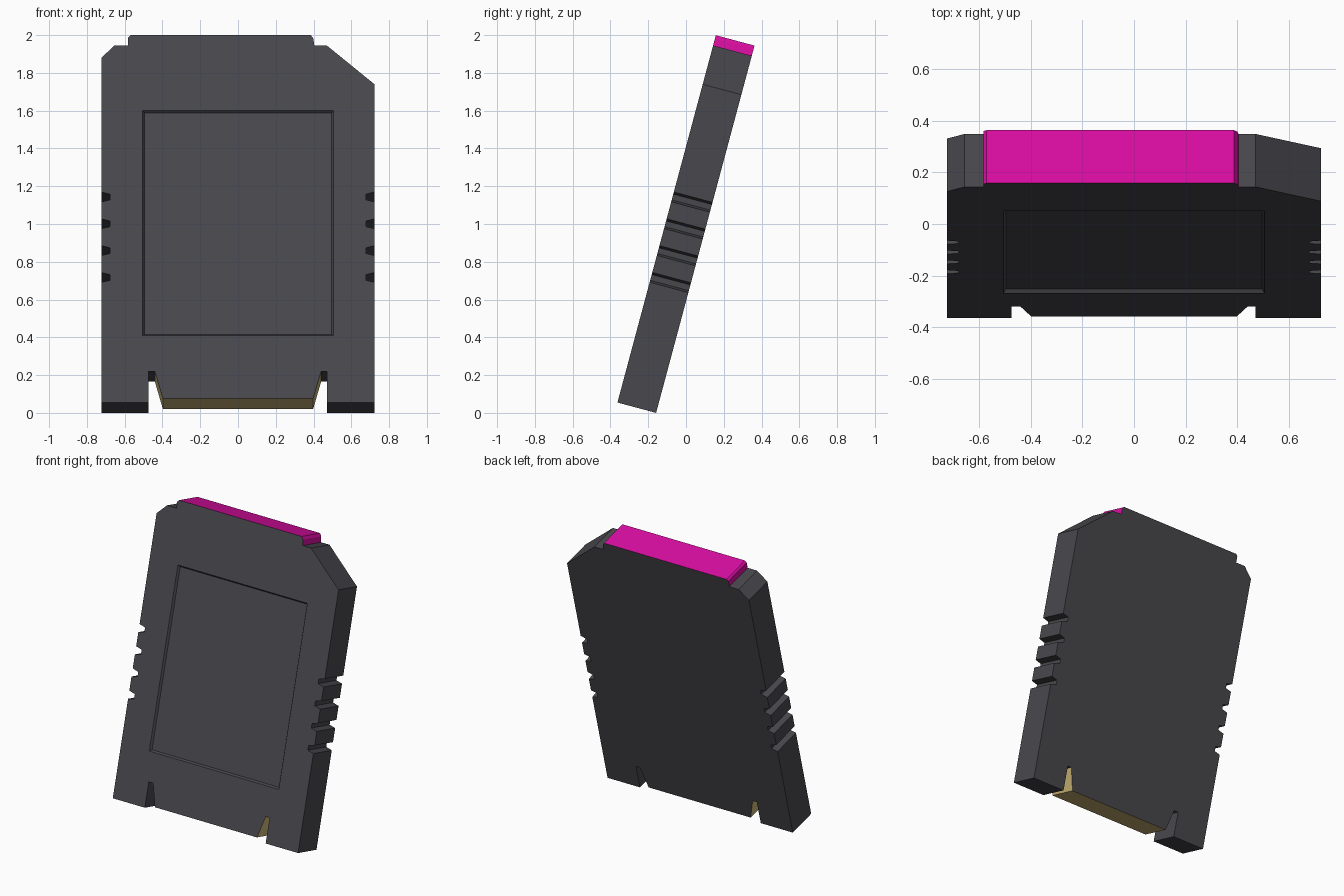
import bpy, bmesh, math
from mathutils import Matrix

if "Cube" in bpy.data.objects:
    bpy.data.objects.remove(bpy.data.objects["Cube"])

TILT = math.radians(15)
THICK = 0.212
HALF = 0.723


def material(name, rgb):
    m = bpy.data.materials.new(name)
    m.diffuse_color = (*rgb, 1)
    m.use_nodes = True
    m.node_tree.nodes["Principled BSDF"].inputs["Base Color"].default_value = m.diffuse_color
    return m


SHELL, CAP, CONTACT = 0, 1, 2
materials = [material("charcoal_plastic", (0.066, 0.064, 0.074)),
             material("magenta_strip", (0.70, 0.004, 0.36)),
             material("gold_contacts", (0.62, 0.48, 0.19))]


def side_grooves(side):
    """Four trapezoid finger grooves, listed from bottom to top."""
    pts = []
    for i in range(4):
        top = 0.713 + 0.147 * i
        for depth, z in ((0, -0.054), (0.045, -0.043), (0.045, -0.012), (0, 0)):
            pts.append((side * (HALF - depth), top + z, SHELL))
    return pts


# Outline, counterclockwise: x, height, material of the wall to the next point
outline = [(-HALF, 0, SHELL), (-0.473, 0, SHELL), (-0.473, 0.171, SHELL),
           (-0.44, 0.171, CONTACT), (-0.398, 0.022, CONTACT),
           (0.398, 0.022, CONTACT), (0.44, 0.171, SHELL),
           (0.47, 0.171, SHELL), (0.47, 0, SHELL), (HALF, 0, SHELL)]
outline += side_grooves(1)
outline += [(HALF, 1.744, SHELL), (0.47, 1.957, SHELL), (0.404, 1.957, CAP),
            (0.399, 1.995, CAP), (0.386, 2.013, CAP), (-0.57, 2.013, CAP),
            (-0.582, 2.001, CAP), (-0.582, 1.957, SHELL),
            (-0.655, 1.957, SHELL), (-HALF, 1.889, SHELL)]
outline += reversed(side_grooves(-1))

bm = bmesh.new()
front = [bm.verts.new((x, 0, z)) for x, z, _ in outline]
back = [bm.verts.new((x, THICK, z)) for x, z, _ in outline]

# Side walls and back
count = len(outline)
for i in range(count):
    j = (i + 1) % count
    wall = bm.faces.new((front[i], front[j], back[j], back[i]))
    wall.material_index = outline[i][2]
bm.faces.new(back)


# Label recess with sloped rim
def rectangle(inset, depth):
    x, low, high = 0.505 - inset, 0.367 + inset, 1.6 - inset
    return [bm.verts.new((px, depth, pz))
            for px, pz in ((-x, low), (x, low), (x, high), (-x, high))]


rim, floor = rectangle(0, 0), rectangle(0.01, 0.015)
for i in range(4):
    j = (i + 1) % 4
    bm.faces.new((rim[i], rim[j], floor[j], floor[i]))
bm.faces.new(floor)

# Front face around the recess
edges = [bm.edges.get((loop[i], loop[(i + 1) % len(loop)]))
         for loop in (front, rim) for i in range(len(loop))]
bmesh.ops.triangle_fill(bm, edges=edges, use_beauty=True, use_dissolve=False,
                        normal=(0, -1, 0))
bmesh.ops.recalc_face_normals(bm, faces=bm.faces[:])

# Lean the whole cartridge backwards
bm.transform(Matrix.Translation((0, -0.363, THICK * math.sin(TILT)))
             @ Matrix.Rotation(-TILT, 4, 'X'))

mesh = bpy.data.meshes.new("cartridge_shell")
bm.to_mesh(mesh)
bm.free()
for m in materials:
    mesh.materials.append(m)
bpy.context.collection.objects.link(bpy.data.objects.new("cartridge_shell", mesh))
